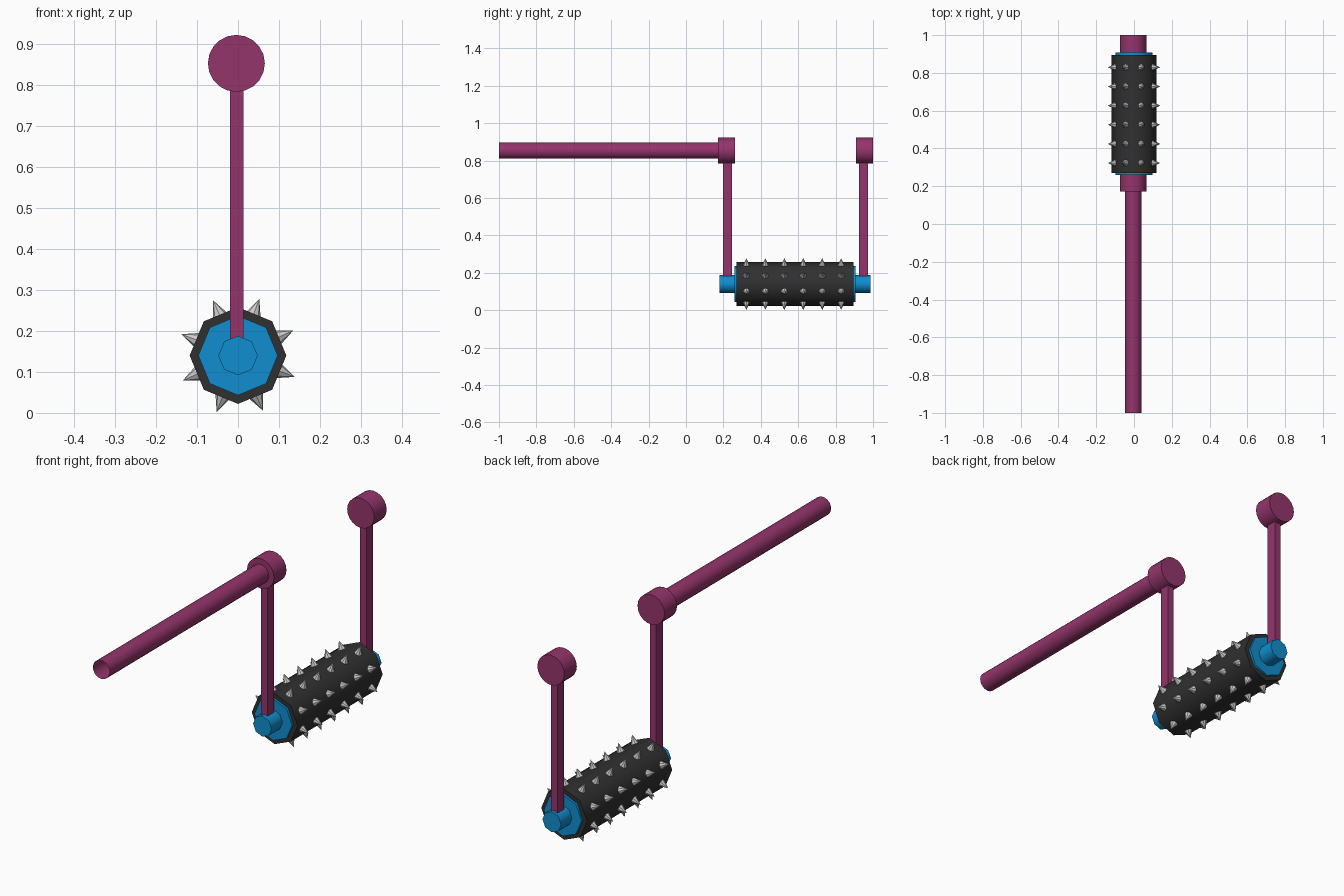
import bpy, math
from mathutils import Matrix, Vector

if "Cube" in bpy.data.objects:
    bpy.data.objects.remove(bpy.data.objects["Cube"])


def material(name, rgb):
    m = bpy.data.materials.new(name)
    m.diffuse_color = (*rgb, 1)
    m.use_nodes = True
    m.node_tree.nodes["Principled BSDF"].inputs["Base Color"].default_value = m.diffuse_color
    return m


PURPLE = material("purple_metal", (0.30, 0.035, 0.15))
BLUE = material("blue_core", (0.005, 0.27, 0.62))
DARK = material("dark_rubber", (0.03, 0.03, 0.03))

FX = -0.004      # frame centre in x
TOP_Z = 0.853    # handle height
AXLE_Z = 0.14    # roller axis height


def rod(name, x, z, y0, y1, radius, sides, mat, fill='NGON'):
    """Cylinder lying along y, with smooth sides and sharp ends."""
    bpy.ops.mesh.primitive_cylinder_add(
        vertices=sides, radius=radius, depth=y1 - y0, end_fill_type=fill,
        location=(x, (y0 + y1) / 2, z), rotation=(math.pi / 2, 0, 0))
    o = bpy.context.object
    o.name = name
    o.data.materials.append(mat)
    bpy.ops.object.shade_smooth_by_angle(angle=math.radians(60))
    return o


# Handle: tube open at its end
rod("handle", FX, TOP_Z, -1.0, 0.173, 0.043, 20, PURPLE, 'NOTHING')

# Two arms with round knobs on top
for side, knob_y, arm_y in (("front", 0.217, 0.222), ("back", 0.954, 0.949)):
    rod(side + "_knob", FX, TOP_Z, knob_y - 0.046, knob_y + 0.046, 0.0695, 20, PURPLE)
    z0, z1 = 0.15, 0.83
    bpy.ops.mesh.primitive_cube_add(size=1, location=(FX + 0.001, arm_y, (z0 + z1) / 2))
    arm = bpy.context.object
    arm.name = side + "_arm"
    arm.scale = (0.032, 0.048, z1 - z0)
    arm.data.materials.append(PURPLE)

# Octagonal roller: axle, core and outer sleeve
rod("axle", 0, AXLE_Z, 0.179, 0.987, 0.048, 8, BLUE)
rod("roller_core", 0, AXLE_Z, 0.259, 0.907, 0.097, 8, BLUE)
rod("roller_sleeve", 0, AXLE_Z, 0.27, 0.896, 0.118, 8, DARK)

# Spikes: one row of six on each of the eight faces
bpy.ops.mesh.primitive_cone_add(vertices=8, radius1=0.02, radius2=0, depth=0.044)
first = bpy.context.object
first.name = "spike"
mesh = first.data
for i in range(8):
    a = math.radians(24.4 + 45 * i)
    out = Vector((math.cos(a), 0, math.sin(a)))
    turn = Matrix.Rotation(math.pi / 2 - a, 4, 'Y')
    for j in range(6):
        if i == 0 and j == 0:
            o = first
        else:
            o = bpy.data.objects.new("spike", mesh)
            bpy.context.collection.objects.link(o)
        pos = Vector((0, 0.323 + 0.1013 * j, AXLE_Z)) + out * 0.126
        o.matrix_world = Matrix.Translation(pos) @ turn
